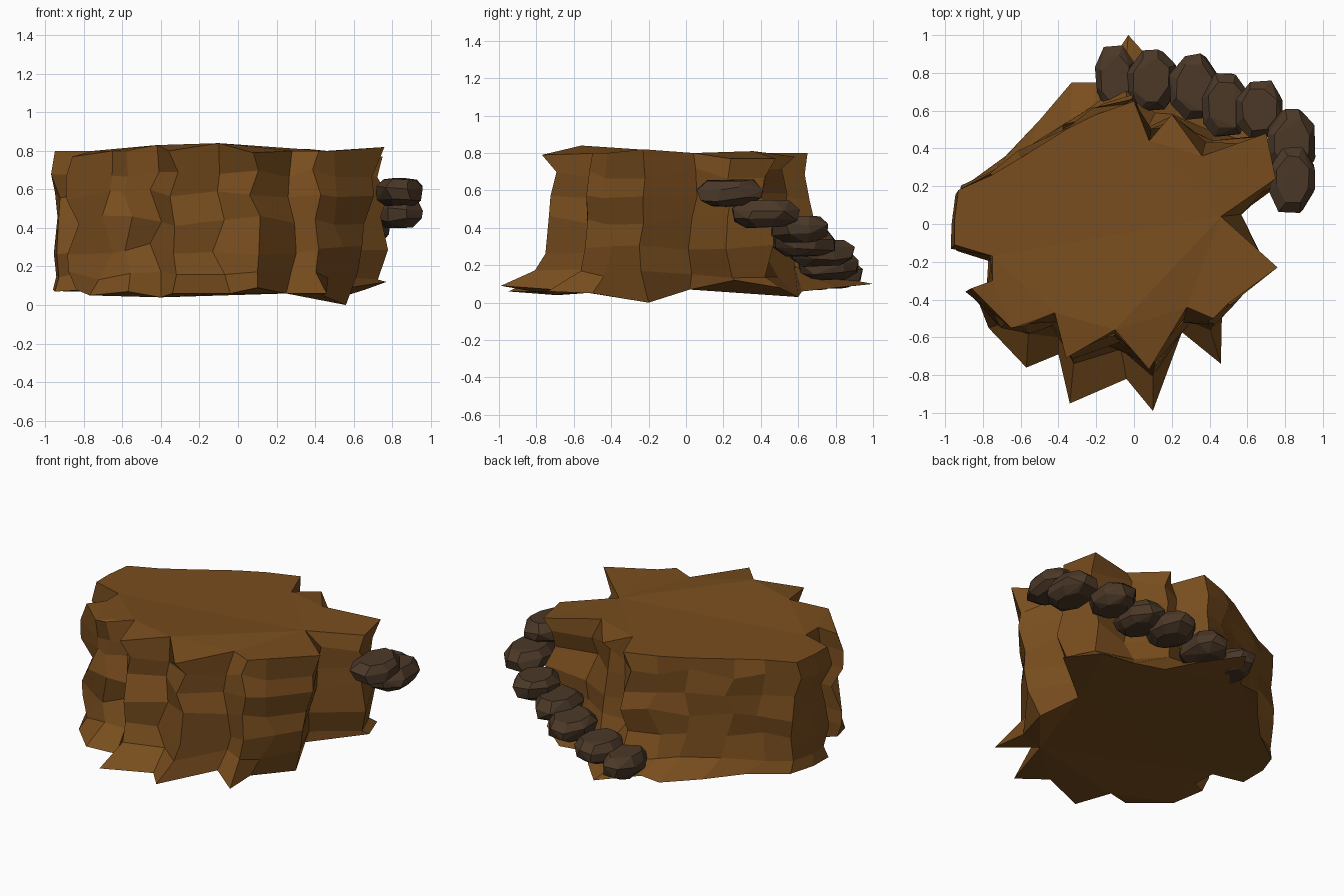
import bpy, bmesh, math, random

if "Cube" in bpy.data.objects:
    bpy.data.objects.remove(bpy.data.objects["Cube"])

random.seed(7)


def material(name, color):
    m = bpy.data.materials.new(name)
    m.diffuse_color = (*color, 1)
    m.use_nodes = True
    m.node_tree.nodes["Principled BSDF"].inputs["Base Color"].default_value = m.diffuse_color
    return m


def finish(bm, name, mat):
    bmesh.ops.recalc_face_normals(bm, faces=bm.faces)
    mesh = bpy.data.meshes.new(name)
    bm.to_mesh(mesh)
    bm.free()
    mesh.materials.append(mat)
    ob = bpy.data.objects.new(name, mesh)
    bpy.context.collection.objects.link(ob)
    return ob


earth = material("earth_brown", (0.19, 0.075, 0.013))
dark = material("stone_dark", (0.07, 0.04, 0.021))

# Plateau columns, counterclockwise: top x, top y, foot x, foot y, foot z
columns = [
    (.76, -.23, .56, -.20, 0), (.46, .04, .45, .02, .07), (.75, .24, .77, .26, .12),
    (.70, .48, .66, .50, .08), (.36, .36, .50, .60, .03), (.20, .58, .28, .62, .06),
    (.08, .44, .15, .80, .08), (0, .65, -.03, 1.0, .10), (-.20, .58, -.20, .75, .08),
    (-.36, .50, -.33, .75, .07), (-.60, .35, -.50, .55, .06), (-.75, .26, -.68, .36, .07),
    (-.93, .18, -.90, .20, .07), (-.95, .02, -.96, .05, .08), (-.95, -.11, -.95, -.12, .07),
    (-.75, -.17, -.76, -.18, .08), (-.75, -.30, -.74, -.32, .07), (-.86, -.34, -.84, -.37, .08),
    (-.65, -.55, -.77, -.55, .05), (-.58, -.54, -.57, -.76, .07), (-.42, -.47, -.40, -.69, .04),
    (-.36, -.71, -.34, -.95, .06), (-.10, -.56, -.04, -.82, .06), (.08, -.77, .10, -.99, .09),
    (.28, -.44, .25, -.57, .06), (.42, -.50, .46, -.74, .06), (.50, -.42, .44, -.50, .05)]
n = len(columns)
# Heights of the top edge that differ from the usual 0.80
top_z = {0: .82, 2: .77, 3: .77, 4: .81, 5: .78, 17: .77, 20: .83, 22: .84, 23: .79}

# Faceted rock plateau: rings from foot to top with rough cliff faces
bm = bmesh.new()
rings = []
levels = [(0, 1), (.16, .35), (.29, .12), (.44, .12), (.57, .08), (.69, .02), (.80, 0)]
for level, (z, foot) in enumerate(levels):
    ring = []
    middle = 0 < level < len(levels) - 1
    path = [(tx + (fx - tx) * foot, ty + (fy - ty) * foot) for tx, ty, fx, fy, _ in columns]
    for i, (x, y) in enumerate(path):
        h = columns[i][4] if level == 0 else top_z.get(i, z)
        if middle:
            # notches and spurs are shallower halfway up the cliff
            a, b = path[i - 1], path[(i + 1) % n]
            s = 0 if i in (2, 12, 14, 15, 16, 17) else .25
            x += ((a[0] + b[0]) / 2 - x) * s + random.uniform(-.035, .035)
            y += ((a[1] + b[1]) / 2 - y) * s + random.uniform(-.035, .035)
            h = z + random.uniform(-.03, .03)
        ring.append(bm.verts.new((max(-.97, min(.78, x)), y, h)))
    rings.append(ring)
for lo, hi in zip(rings, rings[1:]):
    for i in range(n):
        k = (i + 1) % n
        bm.faces.new((lo[i], lo[k], hi[k], hi[i]))
caps = [bm.faces.new(rings[-1]), bm.faces.new(rings[0][::-1])]
bm.normal_update()
bmesh.ops.triangulate(bm, faces=caps, ngon_method='EAR_CLIP')
finish(bm, "rock_plateau", earth)


# Boulder: convex hull of jittered rounded-square rings
def boulder(name, center, size, turn):
    bm = bmesh.new()
    for z, r in [(-1, .6), (-.45, .98), (.3, 1.03), (1, .75)]:
        for i in range(8):
            a = math.tau * (i + .5) / 8 + random.uniform(-.15, .15)
            c, s = math.cos(a), math.sin(a)
            q = r * random.uniform(.97, 1.05) / (abs(c) ** 4 + abs(s) ** 4) ** .25
            px, py = c * q * size[0], s * q * size[1]
            ct, st = math.cos(turn), math.sin(turn)
            pz = z * random.uniform(.85, 1) if abs(z) == 1 else z + random.uniform(-.15, .15)
            bm.verts.new((center[0] + px * ct - py * st, center[1] + px * st + py * ct,
                          center[2] + pz * size[2]))
    res = bmesh.ops.convex_hull(bm, input=bm.verts[:])
    junk = {g for g in res["geom_interior"] + res["geom_unused"] if isinstance(g, bmesh.types.BMVert)}
    bmesh.ops.delete(bm, geom=list(junk), context='VERTS')
    bmesh.ops.dissolve_limit(bm, angle_limit=math.radians(9), verts=bm.verts[:], edges=bm.edges[:])
    finish(bm, name, dark)


# Stepping stones climbing along the back right
steps = [(-.10, .775, .15, .10, .16, .03), (.09, .76, .195, .125, .155, 0),
         (.32, .725, .265, .125, .165, .05), (.485, .63, .32, .12, .16, .06),
         (.665, .605, .395, .12, .145, .04), (.835, .425, .475, .122, .17, 0),
         (.84, .235, .585, .115, .165, -.04)]
for i, (x, y, z, w, d, t) in enumerate(steps):
    boulder(f"step_stone_{i + 1}", (x, y, z), (w, d, .075), t)
